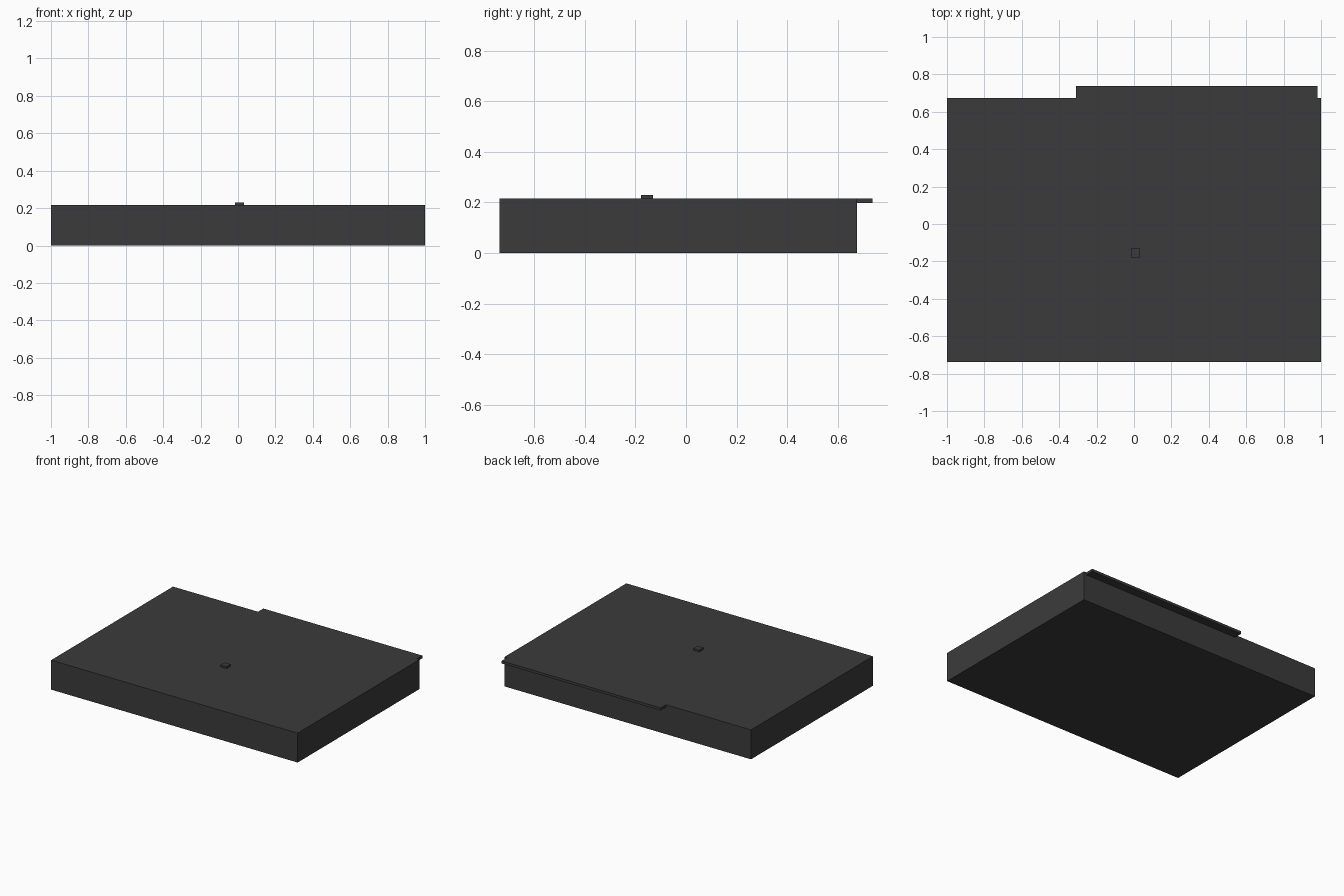
import bpy

cube = bpy.data.objects.get("Cube")
if cube:
    bpy.data.objects.remove(cube, do_unlink=True)

# Single dark grey material
charcoal = bpy.data.materials.new("charcoal")
charcoal.use_nodes = True
colour = (0.044, 0.044, 0.044, 1)
charcoal.diffuse_color = colour
charcoal.node_tree.nodes["Principled BSDF"].inputs["Base Color"].default_value = colour


def box(name, low, high):
    """Add a box spanning two opposite corners."""
    centre = [(a + b) / 2 for a, b in zip(low, high)]
    bpy.ops.mesh.primitive_cube_add(size=1, location=centre)
    part = bpy.context.object
    part.name = name
    part.scale = [b - a for a, b in zip(low, high)]
    bpy.ops.object.transform_apply(location=False, rotation=False, scale=True)
    part.data.materials.append(charcoal)
    return part


TOP = 0.216
BACK = 0.675

# Main slab
box("slab", (-1, -0.737, 0), (1, BACK, TOP))

# Thin ledge along the back, flush with the top
box("back_ledge", (-0.31, BACK, 0.197), (0.98, 0.737, TOP))

# Small raised stud on the top
box("top_stud", (-0.016, -0.178, TOP), (0.032, -0.13, 0.23))
